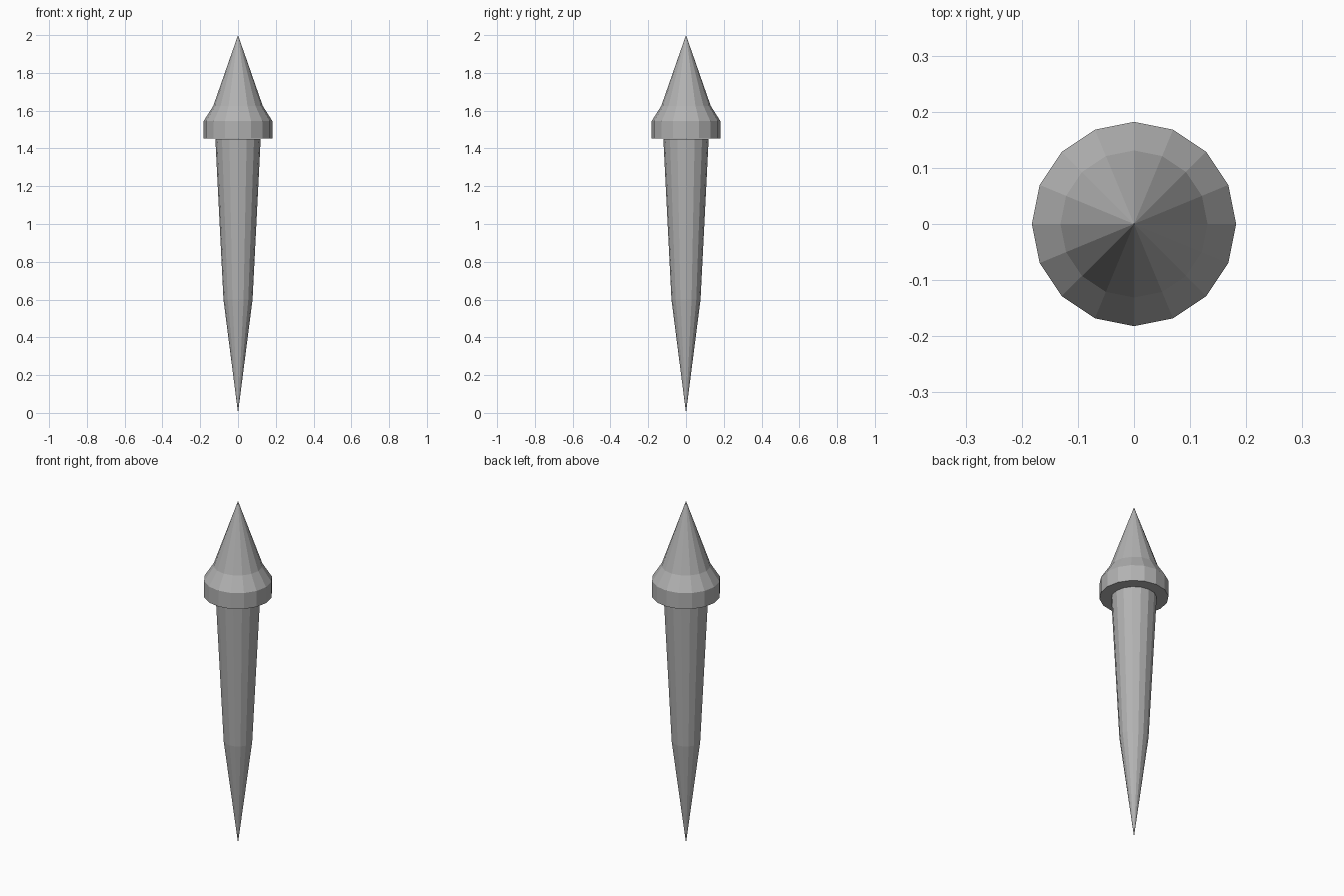
import bpy
import bmesh
from math import cos, sin, tau

SIDES = 16

cube = bpy.data.objects.get("Cube")
if cube:
    bpy.data.objects.remove(cube, do_unlink=True)

stone = bpy.data.materials.new("grey_stone")
stone.use_nodes = True
colour = (0.45, 0.45, 0.45, 1)
stone.diffuse_color = colour
stone.node_tree.nodes["Principled BSDF"].inputs["Base Color"].default_value = colour


def lathe(name, profile):
    """Spin (radius, height) points, listed bottom to top, into a faceted solid."""
    bm = bmesh.new()
    rings = []
    for radius, z in profile:
        count = SIDES if radius else 1
        rings.append([bm.verts.new((radius * cos(tau * i / SIDES),
                                    radius * sin(tau * i / SIDES), z))
                      for i in range(count)])
    for low, high in zip(rings, rings[1:]):
        for i in range(SIDES):
            j = (i + 1) % SIDES
            corners = [low[i % len(low)], low[j % len(low)],
                       high[j % len(high)], high[i % len(high)]]
            bm.faces.new(list(dict.fromkeys(corners)))
    bmesh.ops.recalc_face_normals(bm, faces=bm.faces)
    mesh = bpy.data.meshes.new(name)
    bm.to_mesh(mesh)
    bm.free()
    mesh.materials.append(stone)
    obj = bpy.data.objects.new(name, mesh)
    bpy.context.collection.objects.link(obj)
    return obj


# Tapered shaft ending in a long point
lathe("shaft", [(0, 0), (0.077, 0.6), (0.12, 1.45), (0, 1.45)])

# Collar with a flat underside, sloped shoulder and conical cap
lathe("collar_and_cap", [(0, 1.452), (0.182, 1.452), (0.182, 1.545),
                         (0.131, 1.625), (0, 2)])
